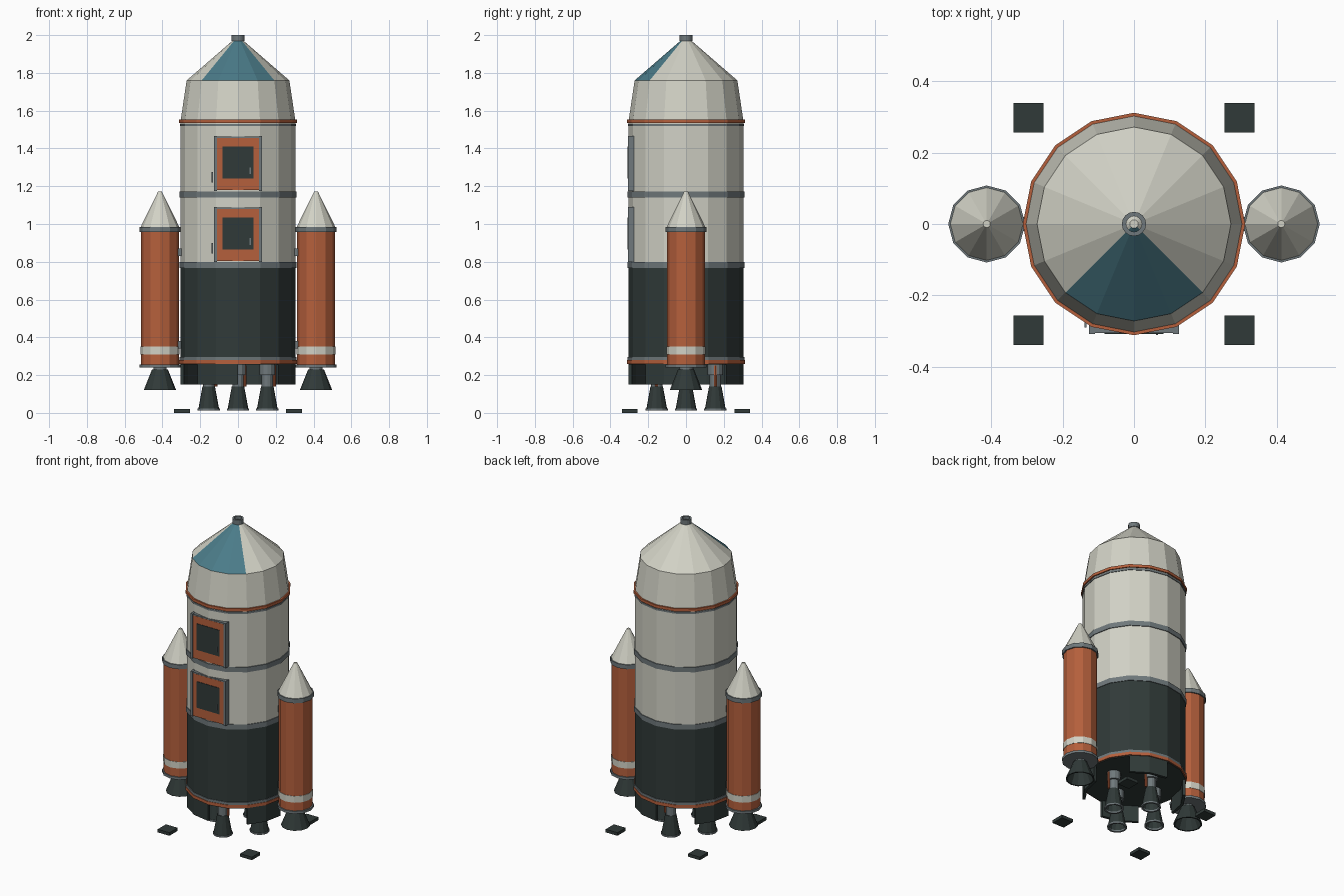
import bpy, bmesh, math
from math import cos, sin, pi

if "Cube" in bpy.data.objects:
    bpy.data.objects.remove(bpy.data.objects["Cube"])


def mat(name, r, g, b):
    m = bpy.data.materials.new(name)
    m.diffuse_color = (r, g, b, 1)
    m.use_nodes = True
    m.node_tree.nodes["Principled BSDF"].inputs["Base Color"].default_value = m.diffuse_color
    return m


WHITE = mat("warm_white", .64, .64, .56)
ORANGE = mat("burnt_orange", .46, .115, .045)
DARK = mat("charcoal", .03, .042, .04)
GREY = mat("steel_grey", .16, .19, .2)
TEAL = mat("teal", .07, .2, .25)


def finish(name, bm, mats):
    bmesh.ops.recalc_face_normals(bm, faces=bm.faces)
    me = bpy.data.meshes.new(name)
    bm.to_mesh(me)
    bm.free()
    for m in mats:
        me.materials.append(m)
    ob = bpy.data.objects.new(name, me)
    bpy.context.collection.objects.link(ob)
    return ob


def lathe(name, profile, m, sides=16, at=(0, 0), rule=None, extra=(), keep=None, closed=False):
    """Revolve (radius, z) points; rule(centre) picks a material, keep(i) picks sectors."""
    bm = bmesh.new()
    rows = []
    for r, z in profile:
        if r == 0:
            rows.append([bm.verts.new((at[0], at[1], z))] * sides)
        else:
            rows.append([bm.verts.new((at[0] + r * cos(2 * pi * i / sides),
                                       at[1] + r * sin(2 * pi * i / sides), z)) for i in range(sides)])
    if closed:
        rows.append(rows[0])
    for a, b in zip(rows, rows[1:]):
        for i in range(sides):
            if keep and not keep(i):
                continue
            j = (i + 1) % sides
            f = bm.faces.new(list(dict.fromkeys((a[i], a[j], b[j], b[i]))))
            if rule:
                f.material_index = rule(f.calc_center_median())
    if keep:  # close the ends of partial sectors
        for i in range(sides):
            if keep(i) != keep(i - 1):
                bm.faces.new([row[i] for row in rows[:len(profile)]])
        bmesh.ops.delete(bm, geom=[v for v in bm.verts if not v.link_faces], context='VERTS')
    return finish(name, bm, [m, *extra])


def ring(name, r, z0, z1, m, sides=16, at=(0, 0)):
    return lathe(name, [(0, z0), (r, z0), (r, z1), (0, z1)], m, sides, at)


def box(name, x0, x1, y0, y1, z0, z1, m):
    bm = bmesh.new()
    bmesh.ops.create_cube(bm, size=1)
    for v in bm.verts:
        v.co = ((x0 + x1) / 2 + v.co.x * (x1 - x0), (y0 + y1) / 2 + v.co.y * (y1 - y0),
                (z0 + z1) / 2 + v.co.z * (z1 - z0))
    return finish(name, bm, [m])


# Main hull
lathe("lower_hull", [(0, .255), (.305, .255), (.305, .78), (0, .78)], DARK)
lathe("upper_hull", [(0, .78), (.304, .78), (.304, 1.55), (0, 1.55)], WHITE)
lathe("nose_base", [(0, 1.545), (.304, 1.545), (.272, 1.76), (0, 1.76)], WHITE)
lathe("nose_cone", [(0, 1.76), (.272, 1.76), (.012, 1.985), (0, 1.985)], WHITE, extra=[TEAL],
      rule=lambda c: 1 if c.z > 1.761 and c.y < -abs(c.x) and c.z < 1.98 else 0)
lathe("nose_cap", [(.034, 1.97), (.034, 2), (.022, 2), (.022, 1.97)], GREY, closed=True)

# Hull bands
ring("base_band_orange", .312, .26, .28, ORANGE)
ring("base_band_grey", .309, .28, .296, GREY)
ring("lower_band", .309, .768, .8, GREY)
ring("middle_band", .309, 1.14, 1.172, GREY)
ring("upper_band_grey", .308, 1.518, 1.53, GREY)
ring("upper_band_orange", .312, 1.535, 1.553, ORANGE)

# Skirt: four segments of two panels each
lathe("skirt", [(.305, .26), (.305, .15), (.287, .15), (.287, .26)], DARK,
      keep=lambda i: i % 4 >= 2, closed=True)

# Front hatches
for k, z in enumerate((.8, 1.175)):
    n = "lower" if k == 0 else "upper"
    box(n + "_hatch_panel", -.11, .11, -.306, -.26, z + .005, z + .28, ORANGE)
    box(n + "_hatch_top_trim", -.11, .11, -.305, -.26, z + .28, z + .288, GREY)
    box(n + "_hatch_window", -.083, .083, -.309, -.303, z + .065, z + .235, DARK)
    for s in (-1, 1):
        box(n + "_hatch_rail", s * .118 - .008, s * .118 + .008, -.308, -.26, z, z + .29, GREY)
    box(n + "_hatch_handle", .062, .068, -.311, -.308, z + .09, z + .125, GREY)
    box(n + "_hatch_hinge", -.139, -.133, -.29, -.27, z + .045, z + .1, GREY)

# Four main engines with feed pipes
for x, y in ((.155, 0), (-.155, 0), (0, .155), (0, -.155)):
    at = (x, y)
    lathe("engine_nozzle", [(0, .14), (.033, .14), (.055, .02), (.049, .02), (.026, .13), (0, .13)],
          DARK, 12, at)
    lathe("engine_lip", [(.059, .012), (.059, .022), (.048, .022), (.048, .012)], GREY, 12, at, closed=True)
    ring("engine_neck", .03, .138, .2, GREY, 12, at)
    ring("engine_mount", .042, .2, .256, GREY, 12, at)
    ring("engine_pipe", .008, .14, .25, ORANGE, 8, (x + .038, y))

# Side boosters
for s in (-1, 1):
    at = (s * .413, 0)
    ring("booster_body", .1, .25, .97, ORANGE, 12, at)
    ring("booster_stripe", .1025, .31, .352, WHITE, 12, at)
    ring("booster_base_ring", .108, .24, .256, GREY, 12, at)
    ring("booster_top_ring", .108, .957, .985, GREY, 12, at)
    lathe("booster_nose", [(0, .985), (.102, .985), (.01, 1.172), (0, 1.172)], WHITE, 12, at)
    ring("booster_neck", .035, .225, .245, GREY, 12, at)
    lathe("booster_nozzle", [(0, .23), (.042, .23), (.086, .12), (.078, .12), (.034, .22), (0, .22)],
          DARK, 12, at)
    for z in (.36, .85):
        box("booster_strut", s * .318 - .025, s * .318 + .025, -.02, .02, z - .02, z + .02, GREY)

# Ground pads
for sx in (-1, 1):
    for sy in (-1, 1):
        x, y = sx * .296, sy * .298
        box("ground_pad", x - .042, x + .042, y - .042, y + .042, 0, .02, DARK)
